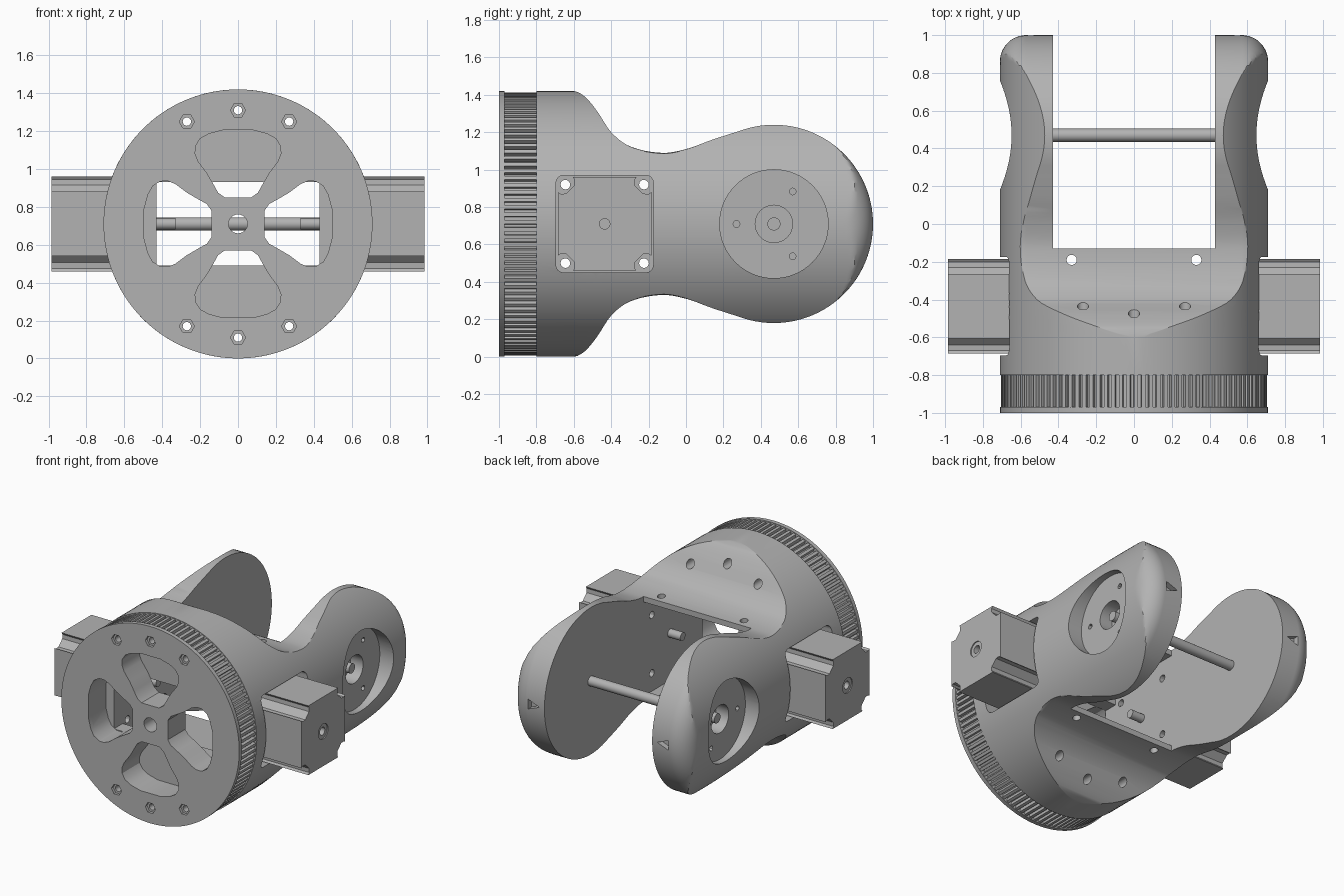
import bpy, bmesh, math

cube = bpy.data.objects.get("Cube")
if cube:
    bpy.data.objects.remove(cube, do_unlink=True)

R = 0.71             # body radius, also the height of its axis
GAP = 0.43           # inner face of each arm
PIVOT, DISC = 0.47, 0.53
MOTOR_Y = -0.435

grey = bpy.data.materials.new("plain grey")
grey.use_nodes = True
grey.diffuse_color = (0.45, 0.45, 0.45, 1)
grey.node_tree.nodes["Principled BSDF"].inputs["Base Color"].default_value = (0.45, 0.45, 0.45, 1)


def make_object(name, bm):
    bmesh.ops.recalc_face_normals(bm, faces=bm.faces)
    mesh = bpy.data.meshes.new(name)
    bm.to_mesh(mesh)
    bm.free()
    mesh.materials.append(grey)
    ob = bpy.data.objects.new(name, mesh)
    bpy.context.collection.objects.link(ob)
    return ob


def extrude(name, pts, axis, a, b):
    """Prism of a 2D outline along an axis; z is measured from the body axis."""
    def place(u, v, w):
        x, y, z = {"X": (w, u, v), "Y": (u, w, v), "Z": (u, v, w)}[axis]
        return x, y, z + R
    bm = bmesh.new()
    rings = [[bm.verts.new(place(u, v, w)) for u, v in pts] for w in (a, b)]
    n = len(pts)
    for i in range(n):
        j = (i + 1) % n
        bm.faces.new((rings[0][i], rings[0][j], rings[1][j], rings[1][i]))
    bm.faces.new(rings[0])
    bm.faces.new(rings[1])
    return make_object(name, bm)


def circle(u, v, r, n=24):
    return [(u + r * math.cos(math.tau * i / n), v + r * math.sin(math.tau * i / n)) for i in range(n)]


def rounded_square(u, v, half, r):
    pts = []
    for k in range(4):
        c = math.pi / 2 * k
        s, t = [(1, 1), (-1, 1), (-1, -1), (1, -1)][k]
        for i in range(5):
            a = c + math.pi / 8 * i
            pts.append((u + s * (half - r) + r * math.cos(a), v + t * (half - r) + r * math.sin(a)))
    return pts


def activate(ob):
    bpy.ops.object.select_all(action="DESELECT")
    ob.select_set(True)
    bpy.context.view_layer.objects.active = ob


def cut(target, pts, axis, a, b):
    cutter = extrude("cutter", pts, axis, a, b)
    mod = target.modifiers.new("cut", "BOOLEAN")
    mod.operation, mod.solver, mod.object = "DIFFERENCE", "EXACT", cutter
    activate(target)
    bpy.ops.object.modifier_apply(modifier=mod.name)
    bpy.data.objects.remove(cutter, do_unlink=True)


def smooth(ob, angle=30):
    activate(ob)
    bpy.ops.object.shade_smooth_by_angle(angle=math.radians(angle))


# Body: rings along y, a cylinder narrowing to a neck and swelling into round arms
neck = [(-0.6, 0.71), (-0.56, 0.695), (-0.52, 0.66), (-0.47, 0.595), (-0.4, 0.49), (-0.3, 0.415),
        (-0.13, 0.38), (0, 0.4), (0.14, 0.45), (0.28, 0.495), (0.35, 0.516)]


def half_height(y):
    if y <= neck[0][0]:
        return R
    if y >= 0.28:
        return math.sqrt(max(DISC ** 2 - (y - PIVOT) ** 2, 0))
    i = max(k for k in range(len(neck) - 1) if neck[k][0] <= y)
    (y0, h0), (y1, h1) = neck[i], neck[i + 1]
    slope = lambda k: 0 if k == 0 else (neck[k + 1][1] - neck[k - 1][1]) / (neck[k + 1][0] - neck[k - 1][0])
    w = y1 - y0
    t = (y - y0) / w
    return (h0 * (1 + 2 * t) * (1 - t) ** 2 + h1 * t * t * (3 - 2 * t)
            + w * (slope(i) * t * (1 - t) ** 2 - slope(i + 1) * t * t * (1 - t)))


def half_width(y, z, h):
    if y > 0.28:
        d = DISC - math.hypot(y - PIVOT, z)
    else:
        grade = (half_height(y + 0.005) - half_height(y - 0.005)) / 0.01
        d = (h - abs(z)) / math.hypot(1, grade)
    r = 0.14
    d = min(max(d, 0), r)
    return min(math.sqrt(max(R * R - z * z, 0)), R - r + math.sqrt(r * r - (r - d) ** 2))


ys = [-0.8] + [-0.6 + 0.88 * i / 44 for i in range(44)]
start = math.asin((0.28 - PIVOT) / DISC)
ys += [PIVOT + DISC * math.sin(start + (math.radians(88.5) - start) * i / 32) for i in range(33)]
bm = bmesh.new()
rings = []
for y in ys:
    h = half_height(y)
    zs = [h * math.sin(math.pi * (i / 44 - 0.5)) for i in range(45)]
    ring = [(half_width(y, z, h), z) for z in zs]
    ring += [(-x, z) for x, z in reversed(ring)]
    rings.append([bm.verts.new((x, y, z + R)) for x, z in ring])
for p, q in zip(rings, rings[1:]):
    for i in range(len(p)):
        j = (i + 1) % len(p)
        bm.faces.new((p[i], p[j], q[j], q[i]))
bm.faces.new(rings[0])
bm.faces.new(rings[-1])
bmesh.ops.remove_doubles(bm, verts=bm.verts, dist=0.0003)
body = make_object("body_with_arms", bm)

# Hollow between the arms, with a bulkhead opening at the front
step = [(-0.9, 0.22), (-0.7, 0.22), (-0.7, 0.34), (-0.13, 0.34), (-0.13, 0.8), (1.2, 0.8)]
cut(body, step + [(y, -z) for y, z in reversed(step)], "X", -GAP, GAP)

# Motor pockets, pivot recesses and their screw holes
for s in (-1, 1):
    cut(body, rounded_square(MOTOR_Y, 0, 0.26, 0.04), "X", s * 0.5, s * 0.9)
    cut(body, circle(PIVOT, 0, 0.29, 64), "X", s * 0.6, s * 0.9)
    cut(body, circle(PIVOT, 0, 0.1, 32), "X", s * 0.5, s * 0.9)
    for k in range(3):
        a = math.pi / 3 + math.tau * k / 3
        cut(body, circle(PIVOT + 0.2 * math.cos(a), 0.2 * math.sin(a), 0.018, 12), "X", s * 0.52, s * 0.9)
    # Small pointer notch on the arm tip
    cut(body, [(s * 0.47, 0), (s * 0.56, 0.035), (s * 0.56, -0.035)], "Y", 0.96, 1.1)
    cut(body, circle(s * 0.33, -0.19, 0.027, 16), "Z", -0.8, 0.8)
for u in (-0.21, 0.21):
    for v in (-0.21, 0.21):
        cut(body, circle(MOTOR_Y + u, v, 0.026, 12), "X", -0.55, 0.55)

# Toothed pulley and flange at the front
teeth = 110
outline = []
for i in range(teeth):
    for f, r in ((0, 0.703), (0.5, 0.703), (0.56, 0.678), (0.94, 0.678)):
        a = math.tau * (i + f) / teeth
        outline.append((r * math.cos(a), r * math.sin(a)))
pulley = extrude("toothed_pulley", outline, "Y", -0.97, -0.8)
flange = extrude("front_flange", circle(0, 0, R, 128), "Y", -1, -0.97)

# Petal windows and hub hole
petal = [(0.14, 0.07), (0.165, 0.105), (0.21, 0.13), (0.27, 0.165), (0.33, 0.21), (0.37, 0.226),
         (0.41, 0.225), (0.45, 0.2), (0.475, 0.155), (0.495, 0.08)]
petal += [(r, -w) for r, w in reversed(petal)]
for part in (pulley, flange):
    for k in range(4):
        c, s = round(math.cos(k * math.pi / 2)), round(math.sin(k * math.pi / 2))
        cut(part, [(c * r - s * w, s * r + c * w) for r, w in petal], "Y", -1.1, -0.7)
    cut(part, circle(0, 0, 0.05), "Y", -1.1, -0.7)

# Long bolt holes with hexagonal nut seats in front and counterbores on the shoulder
for x, z in ((0, 0.6), (0.27, 0.54), (-0.27, 0.54)):
    for v in (-z, z):
        for part in (pulley, flange):
            cut(part, circle(x, v, 0.022, 16), "Y", -1.1, -0.7)
        cut(flange, circle(x, v, 0.04, 6), "Y", -1.1, -0.98)
        cut(body, circle(x, v, 0.03, 16), "Y", -0.62, -0.3)
        cut(body, circle(x, v, 0.022, 16), "Y", -0.9, -0.5)

# Motors with notched corners, a centre boss and a shaft reaching inside
corner = [(0.25, 0.17), (0.235, 0.16), (0.205, 0.162), (0.162, 0.205), (0.16, 0.235), (0.17, 0.25)]
profile = []
for k in range(4):
    c, s = round(math.cos(k * math.pi / 2)), round(math.sin(k * math.pi / 2))
    profile += [(MOTOR_Y + c * u - s * v, s * u + c * v) for u, v in corner]
parts = [body, pulley, flange]
for side, s in (("right", -1), ("left", 1)):
    motor = extrude(side + "_motor", profile, "X", s * 0.5, s * 0.985)
    cut(motor, circle(MOTOR_Y, 0, 0.055), "X", s * 0.978, s * 1.1)
    cut(motor, circle(MOTOR_Y, 0, 0.028), "X", s * 0.94, s * 1.1)
    shaft = extrude(side + "_motor_shaft", circle(MOTOR_Y, 0, 0.03), "X", s * 0.33, s * 0.5)
    parts += [motor, shaft]

# Pivot rod between the arms
parts.append(extrude("pivot_rod", circle(PIVOT, 0, 0.035), "X", -0.58, 0.58))
for part in parts:
    smooth(part)
